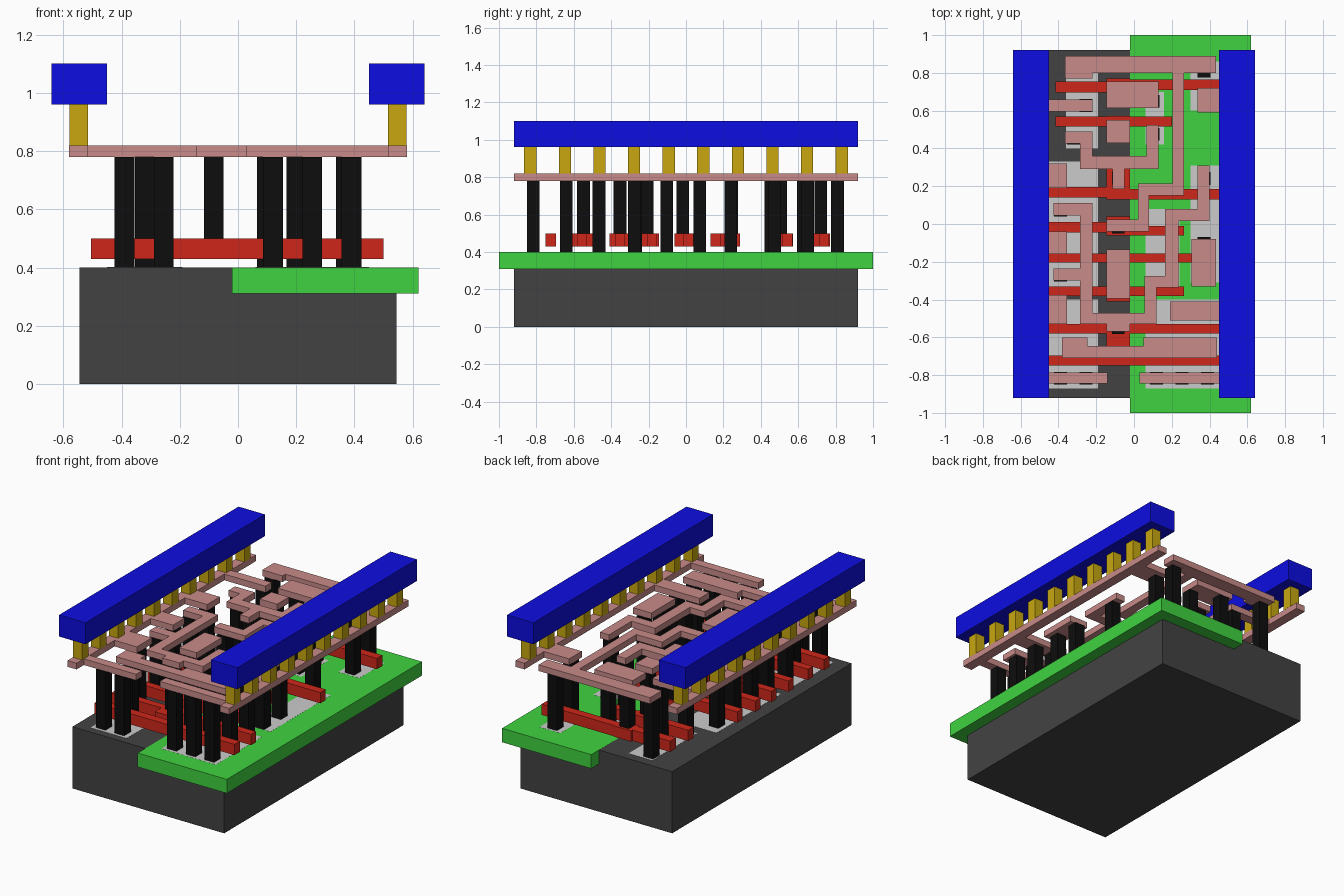
import bpy, bmesh


def material(name, r, g, b):
    m = bpy.data.materials.new(name)
    m.diffuse_color = (r, g, b, 1)
    return m


DARK = material("dark_grey", .055, .055, .055)
GREEN = material("green", .05, .65, .05)
RED = material("red", .62, .02, .01)
BLACK = material("black", .004, .004, .004)
PINK = material("pink", .58, .26, .25)
GOLD = material("gold", .58, .39, .005)
BLUE = material("blue", .004, .004, .75)


def layer(name, rects, z0, z1, mat=None):
    """Extrude the union of (x0, x1, y0, y1) rectangles from z0 to z1."""
    xs = sorted({x for r in rects for x in r[:2]})
    ys = sorted({y for r in rects for y in r[2:]})
    bm = bmesh.new()
    verts = {}

    def vert(x, y):
        if (x, y) not in verts:
            verts[x, y] = bm.verts.new((x, y, z0))
        return verts[x, y]

    for xa, xb in zip(xs, xs[1:]):
        for ya, yb in zip(ys, ys[1:]):
            cx, cy = (xa + xb) / 2, (ya + yb) / 2
            if any(r[0] < cx < r[1] and r[2] < cy < r[3] for r in rects):
                bm.faces.new([vert(xa, ya), vert(xb, ya), vert(xb, yb), vert(xa, yb)])
    bmesh.ops.dissolve_limit(bm, angle_limit=.01, verts=bm.verts[:], edges=bm.edges[:])
    ext = bmesh.ops.extrude_face_region(bm, geom=bm.faces[:], use_keep_orig=True)
    for v in ext["geom"]:
        if isinstance(v, bmesh.types.BMVert):
            v.co.z = z1
    bmesh.ops.recalc_face_normals(bm, faces=bm.faces[:])
    me = bpy.data.meshes.new(name)
    bm.to_mesh(me)
    bm.free()
    ob = bpy.data.objects.new(name, me)
    bpy.context.collection.objects.link(ob)
    if mat:
        me.materials.append(mat)
    return ob


def squares(points, s=.034):
    return [(x - s, x + s, y - s, y + s) for x, y in points]


# Base block, well and doped areas flush with its top
layer("substrate", [(-.545, .545, -.92, .92)], 0, .40, DARK)
layer("well", [(-.02, .62, -1, 1)], .31, .4005, GREEN)
layer("left_diffusion", [(-.45, -.19, -.87, -.4), (-.45, -.19, -.33, .33),
                         (-.36, -.19, .4, .86)], .36, .401)
layer("right_diffusion", [(.06, .45, -.87, -.4), (.06, .24, -.33, .08),
                          (.3, .45, -.31, .31), (.06, .16, .42, .7),
                          (.3, .45, .6, .86)], .36, .401)

# Red gate strips: left arm, right arm, centre pad
gates = [
    [(-.415, -.02, .695, .755), (-.145, .5, .71, .765), (-.145, -.02, .685, .77)],
    [(-.415, .2, .515, .57), (-.145, -.02, .487, .572)],
    [(-.505, -.02, .14, .195), (-.145, .5, .13, .185), (-.145, -.02, .13, .29)],
    [(-.505, -.02, -.045, .01), (-.145, .265, -.062, -.01), (-.145, -.02, -.062, .04)],
    [(-.505, .32, -.205, -.155), (-.145, -.02, -.27, -.145)],
    [(-.505, .265, -.38, -.33), (-.145, -.02, -.41, -.3)],
    [(-.505, .5, -.58, -.53), (-.145, -.02, -.645, -.5)],
    [(-.505, .5, -.75, -.695)],
]
for i, rects in enumerate(gates):
    layer(f"gate_strip_{i + 1}", rects, .43, .50, RED)

# Black posts down to the base, and shorter ones down to the gate pads
posts = [(-.39, -.817), (-.255, -.817), (.12, -.817), (.255, -.817), (.39, -.817),
         (-.32, -.64), (.12, -.64), (.255, -.64), (.39, -.64),
         (-.39, -.465), (.255, -.465), (.39, -.465),
         (-.39, -.27), (-.39, -.103), (-.39, .073), (-.39, .24),
         (.2, -.27), (.37, -.275), (.37, -.103), (.37, .24),
         (-.32, .455), (.1, .475), (-.255, .627), (.1, .65), (.37, .65),
         (-.32, .81), (.37, .81)]
layer("posts", squares(posts), .40, .78, BLACK)
pads = [-.548, -.353, -.208, -.017, .243, .507, .72]
layer("gate_posts", squares([(-.083, y) for y in pads]), .50, .78, BLACK)


# Pink wiring: two side rails with short arms
def wire(name, rects):
    layer(name, rects, .78, .82, PINK)


wire("left_wire_rail", [(-.58, -.515, -.92, .92), (-.58, -.22, .595, .66),
                        (-.58, -.355, .19, .32), (-.58, -.355, -.16, -.04),
                        (-.58, -.355, -.53, -.375), (-.58, -.14, -.845, -.785)])
wire("right_wire_rail", [(.515, .58, -.92, .92), (.335, .58, .59, .72),
                         (.19, .58, -.51, -.41), (.03, .58, -.845, -.785)])

# Pink wiring: routed pieces between the rails
wire("back_wire", [(-.365, .435, .80, .89), (-.365, -.22, .77, .89),
                   (.205, .265, .15, .89), (.02, .265, .15, .215),
                   (.02, .08, -.04, .215), (-.145, .08, -.04, .025)])
wire("fork_wire", [(-.365, -.22, .425, .49), (-.285, -.22, .29, .49),
                   (-.285, .13, .29, .36), (.065, .13, .29, .525),
                   (-.115, -.05, .185, .36)])
wire("long_wire", [(-.425, -.22, .045, .11), (-.285, -.22, -.53, .11),
                   (-.425, -.22, -.30, -.235), (-.285, .12, -.53, -.47),
                   (-.145, -.02, -.57, -.47), (.055, .12, -.53, -.275),
                   (.055, .235, -.335, -.275), (.165, .235, -.335, .08),
                   (.165, .4, .015, .08), (.335, .4, .015, .31)])
wire("front_wire", [(-.38, -.245, -.71, -.60), (-.38, .44, -.71, -.645),
                    (.05, .44, -.71, -.60)])
wire("input_plate_back", [(-.145, .13, .615, .755)])
wire("input_plate_small", [(-.145, -.02, .43, .55)])
wire("input_plate_centre", [(-.145, -.02, -.395, -.135)])
wire("right_plate", [(.305, .435, -.33, -.08)])

# Gold studs and the blue power bars they carry
for side, s in (("left", -1), ("right", 1)):
    studs = [(s * .547, (i - 4.5) * .185) for i in range(10)]
    layer(f"{side}_studs", squares(studs, .0325), .82, .96, GOLD)
    layer(f"{side}_power_bar", [(min(s * .45, s * .64), max(s * .45, s * .64), -.92, .92)],
          .96, 1.10, BLUE)
